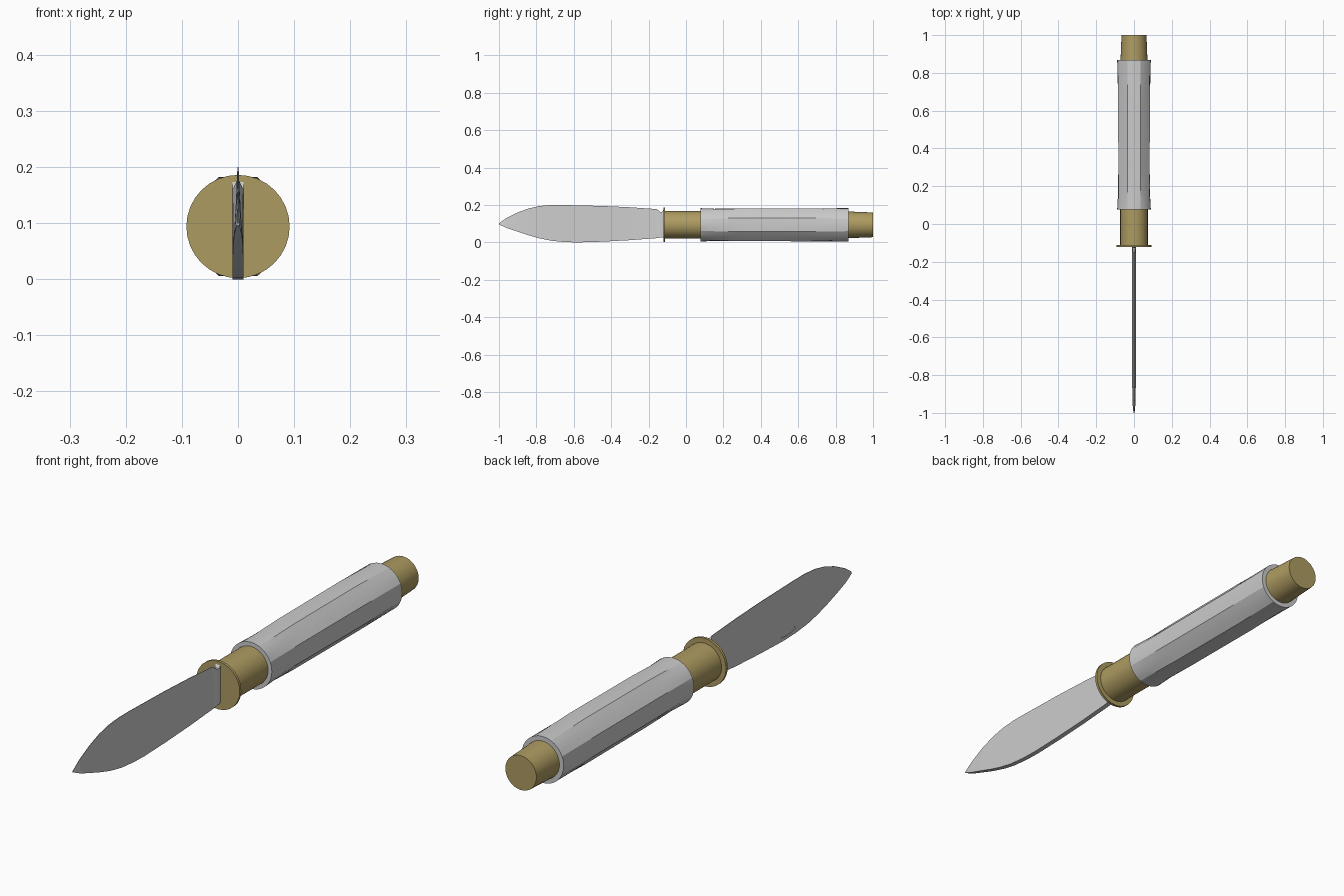
import bpy, bmesh, math

if "Cube" in bpy.data.objects:
    bpy.data.objects.remove(bpy.data.objects["Cube"])

ZC = 0.094  # height of the handle axis


def loft(name, rings, material=None, smooth=None):
    """Skin a closed solid through rings of equal point count."""
    bm = bmesh.new()
    loops = [[bm.verts.new(p) for p in ring] for ring in rings]
    n = len(loops[0])
    for a, b in zip(loops, loops[1:]):
        for i in range(n):
            j = (i + 1) % n
            bm.faces.new((a[i], a[j], b[j], b[i]))
    bm.faces.new(loops[0])
    bm.faces.new(loops[-1])
    bmesh.ops.recalc_face_normals(bm, faces=bm.faces)
    mesh = bpy.data.meshes.new(name)
    bm.to_mesh(mesh)
    bm.free()
    obj = bpy.data.objects.new(name, mesh)
    bpy.context.collection.objects.link(obj)
    if material:
        mesh.materials.append(material)
    if smooth:
        bpy.ops.object.select_all(action='DESELECT')
        bpy.context.view_layer.objects.active = obj
        obj.select_set(True)
        bpy.ops.object.shade_smooth_by_angle(angle=math.radians(smooth))
    return obj


def ring(y, rx, rz, facet=0.0, n=32):
    """Ring around the handle axis; facet blends a circle into an octagon."""
    pts = []
    for i in range(n):
        t = 2 * math.pi * i / n
        off = (t + math.pi / 8) % (math.pi / 4) - math.pi / 8
        k = 1 - facet + facet / math.cos(off)
        pts.append((rx * k * math.cos(t), y, ZC + rz * k * math.sin(t)))
    return pts


brass = bpy.data.materials.new("brass")
brass.diffuse_color = (0.42, 0.33, 0.12, 1)
brass.use_nodes = True
brass.node_tree.nodes["Principled BSDF"].inputs["Base Color"].default_value = brass.diffuse_color

# Brass collar with guard disc, and tapered end cap
loft("guard", [ring(-0.121, 0.092, 0.092), ring(-0.111, 0.092, 0.092)], brass, 30)
loft("collar", [ring(-0.112, 0.073, 0.073), ring(0.1, 0.073, 0.073)], brass, 30)
loft("end_cap", [ring(0.85, 0.072, 0.072), ring(1.0, 0.066, 0.066)], brass, 30)

# Grip: round at both ends, octagonal in the middle
loft("grip", [ring(y, rx, rz, f) for y, rx, rz, f in (
    (0.078, 0.089, 0.089, 0),
    (0.15, 0.085, 0.086, 0.5),
    (0.29, 0.083, 0.087, 1),
    (0.66, 0.084, 0.088, 1),
    (0.868, 0.089, 0.089, 0))], smooth=9)

# Blade: y, spine z, edge z, spine half width, edge half width
stations = (
    (-1.0, 0.096, 0.102, 0.003, 0.0006),
    (-0.96, 0.078, 0.130, 0.007, 0.0008),
    (-0.90, 0.058, 0.160, 0.009, 0.001),
    (-0.84, 0.038, 0.182, 0.0095, 0.001),
    (-0.78, 0.021, 0.195, 0.0095, 0.001),
    (-0.72, 0.009, 0.200, 0.0095, 0.001),
    (-0.65, 0.002, 0.200, 0.0095, 0.001),
    (-0.58, 0.000, 0.198, 0.0095, 0.001),
    (-0.45, 0.004, 0.195, 0.0095, 0.001),
    (-0.30, 0.012, 0.188, 0.0095, 0.001),
    (-0.155, 0.023, 0.178, 0.0095, 0.001),
    (-0.138, 0.026, 0.163, 0.0095, 0.008),  # thick base by the guard
    (-0.128, 0.027, 0.163, 0.0095, 0.0095),
    (-0.115, 0.028, 0.182, 0.0095, 0.0095))
blade = loft("blade", [[(-s, y, z0), (s, y, z0), (e, y, z1), (-e, y, z1)]
                       for y, z0, z1, s, e in stations])

# Thumbnail nick cut into one side of the blade
bpy.ops.mesh.primitive_cylinder_add(vertices=24, radius=1, depth=0.006,
                                    location=(-0.0095, -0.6, 0.024),
                                    rotation=(0, math.pi / 2, 0))
cutter = bpy.context.object
cutter.name = "nick_cutter"
cutter.scale = (0.012, 0.05, 1)
cutter.hide_render = True
cutter.hide_set(True)
cut = blade.modifiers.new("nick", 'BOOLEAN')
cut.operation = 'DIFFERENCE'
cut.object = cutter
